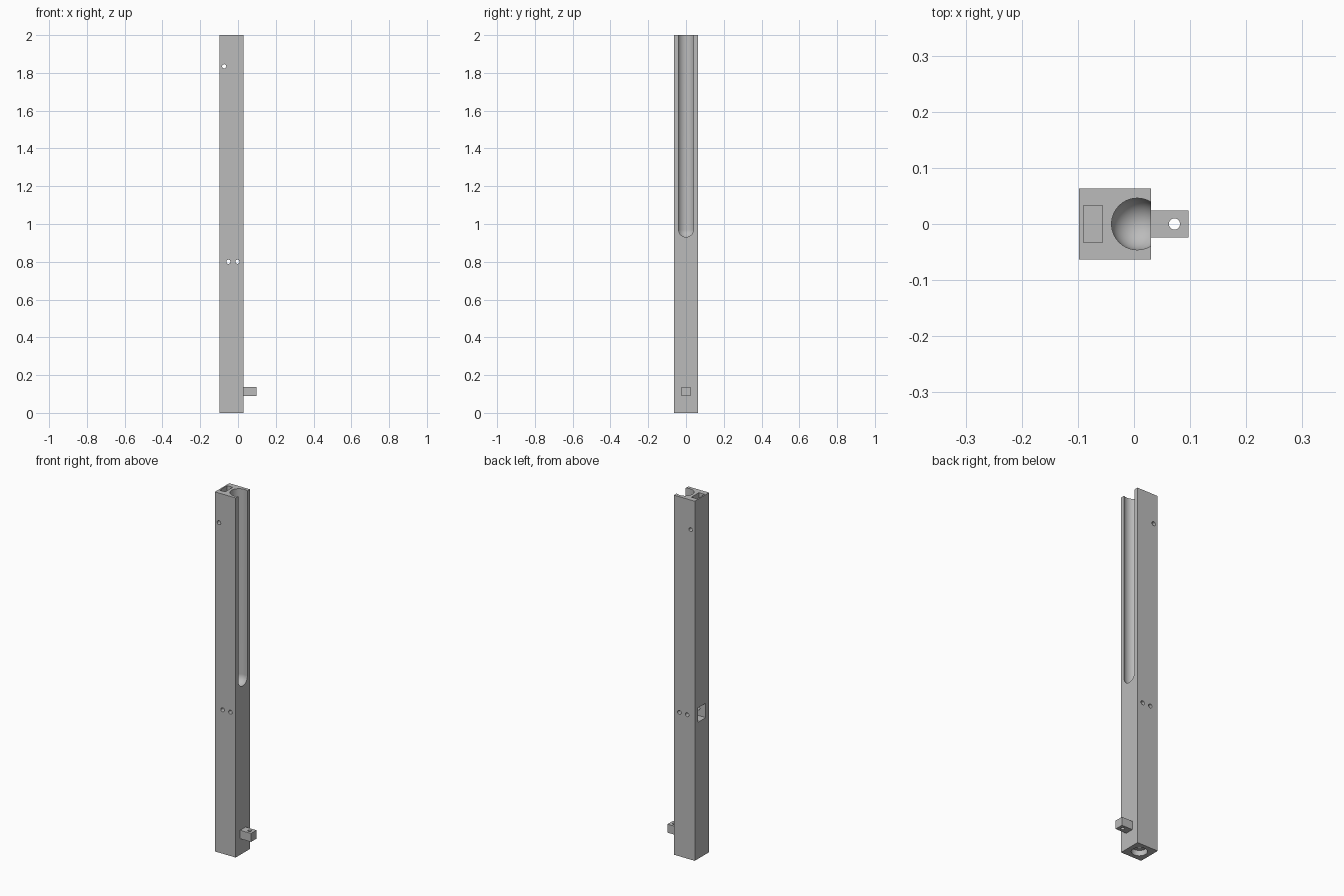
import bpy, bmesh, math
from mathutils import Matrix, Vector

if "Cube" in bpy.data.objects:
    bpy.data.objects.remove(bpy.data.objects["Cube"], do_unlink=True)

grey = bpy.data.materials.new("plain grey")
grey.use_nodes = True
colour = (0.5, 0.5, 0.5, 1)
grey.diffuse_color = colour
grey.node_tree.nodes["Principled BSDF"].inputs["Base Color"].default_value = colour


def finish(name, bm):
    bmesh.ops.recalc_face_normals(bm, faces=bm.faces)
    mesh = bpy.data.meshes.new(name)
    bm.to_mesh(mesh)
    bm.free()
    mesh.materials.append(grey)
    obj = bpy.data.objects.new(name, mesh)
    bpy.context.collection.objects.link(obj)
    return obj


def box(name, low, high):
    low, high = Vector(low), Vector(high)
    bm = bmesh.new()
    size = Matrix.Diagonal((*(high - low), 1))
    bmesh.ops.create_cube(bm, size=1, matrix=Matrix.Translation((low + high) / 2) @ size)
    return finish(name, bm)


def rod(name, centre, radius, length, axis="Z", sides=32):
    bm = bmesh.new()
    turn = Matrix.Rotation(math.pi / 2, 4, "X") if axis == "Y" else Matrix()
    bmesh.ops.create_cone(bm, cap_ends=True, segments=sides, radius1=radius, radius2=radius,
                          depth=length, matrix=Matrix.Translation(centre) @ turn)
    return finish(name, bm)


def round_ended_rod(name, x, radius, z_ball, z_top, sides=64, rings=16):
    # Revolve a half profile: hemisphere below, straight wall above
    arc = [i * math.pi / 2 / rings for i in range(rings + 1)]
    profile = [(radius * math.sin(a), z_ball - radius * math.cos(a)) for a in arc]
    profile += [(radius, z_top), (0, z_top)]
    bm = bmesh.new()
    verts = [bm.verts.new((r, 0, z)) for r, z in profile]
    edges = [bm.edges.new(pair) for pair in zip(verts, verts[1:])]
    bmesh.ops.spin(bm, geom=verts + edges, cent=(0, 0, 0), axis=(0, 0, 1),
                   angle=math.tau, steps=sides)
    bmesh.ops.remove_doubles(bm, verts=bm.verts, dist=0.0001)
    bmesh.ops.translate(bm, verts=bm.verts, vec=(x, 0, 0))
    return finish(name, bm)


def cut(target, cutters):
    for cutter in cutters:
        mod = target.modifiers.new("cut", "BOOLEAN")
        mod.operation, mod.solver, mod.object = "DIFFERENCE", "EXACT", cutter
        bpy.context.view_layer.objects.active = target
        bpy.ops.object.modifier_apply(modifier=mod.name)
        bpy.data.objects.remove(cutter, do_unlink=True)


# Square post
post = box("post", (-0.098, -0.063, 0), (0.03, 0.063, 2))
mid = -0.034
cutters = [
    # Open round-bottomed bore in the upper half
    round_ended_rod("bore_cutter", 0.006, 0.046, 0.97, 2.1),
    # Rectangular channel and the window it meets
    box("channel_cutter", (-0.09, -0.033, 0.78), (-0.056, 0.033, 2.1)),
    box("window_cutter", (-0.12, -0.033, 0.76), (0.012, 0.033, 0.84)),
    # Stepped hole in the underside
    rod("passage_cutter", (mid, 0, 0.39), 0.02, 0.8),
    rod("recess_cutter", (mid, 0, 0), 0.04, 0.06),
]
# Cross pin holes
for x, z in ((-0.073, 1.835), (-0.051, 0.8), (-0.003, 0.8)):
    cutters.append(rod("pin_cutter", (x, 0, z), 0.011, 0.3, "Y"))
cut(post, cutters)

# Side lug with a vertical hole
lug = box("side_lug", (0.026, -0.024, 0.09), (0.097, 0.024, 0.137))
cut(lug, [rod("lug_hole_cutter", (0.072, 0, 0.11), 0.01, 0.2)])

bpy.ops.object.select_all(action="DESELECT")
for obj in (post, lug):
    obj.select_set(True)
bpy.context.view_layer.objects.active = post
bpy.ops.object.shade_smooth_by_angle(angle=math.radians(30))
